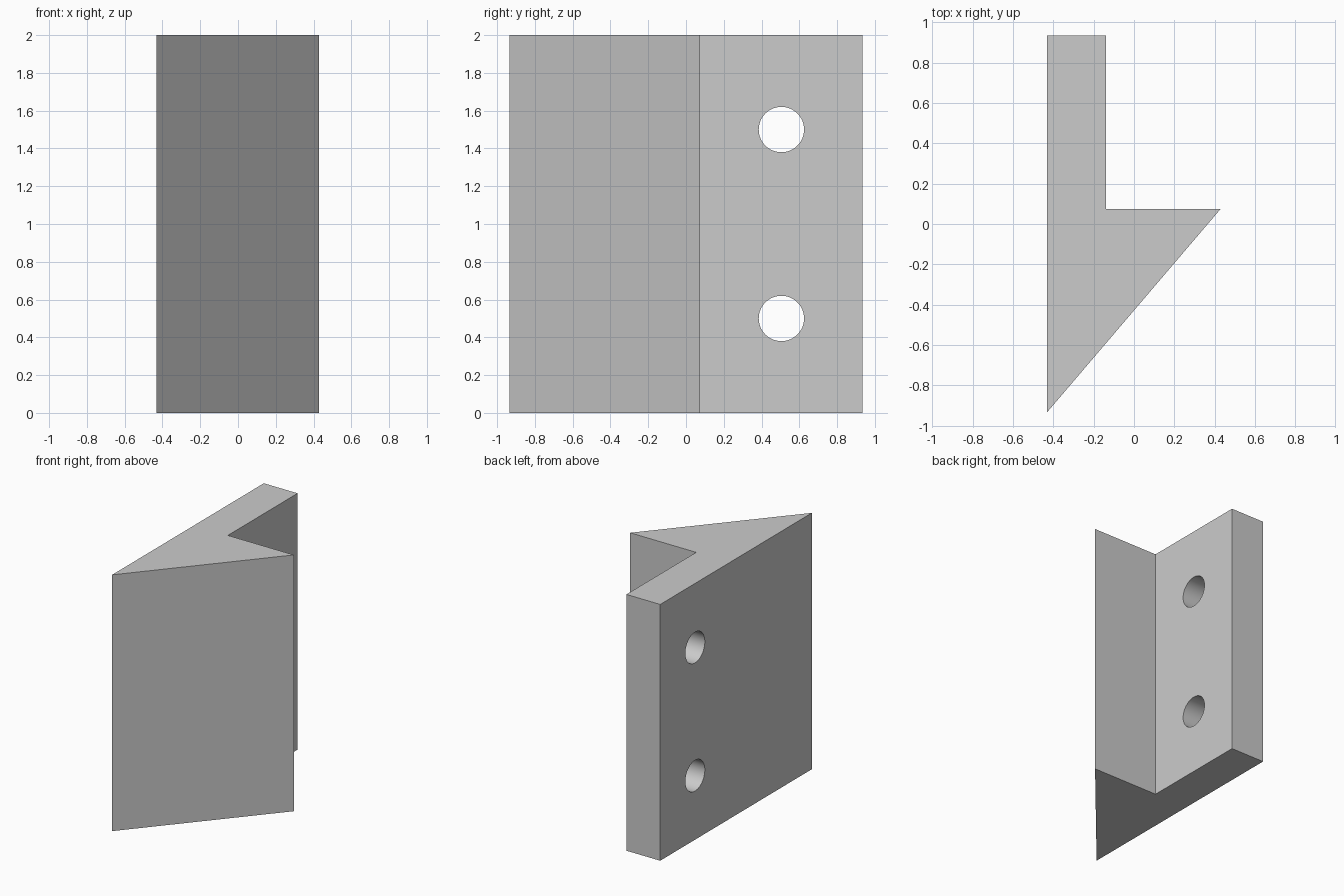
import bpy, bmesh, math

cube = bpy.data.objects.get("Cube")
if cube:
    bpy.data.objects.remove(cube, do_unlink=True)

GREY = (0.6, 0.6, 0.6, 1.0)
grey = bpy.data.materials.new("light_grey")
grey.use_nodes = True
grey.diffuse_color = GREY
grey.node_tree.nodes["Principled BSDF"].inputs["Base Color"].default_value = GREY

HEIGHT = 2.0
# Wedge with a mounting flange, outlined from above
PROFILE = [(-0.432, -0.935), (0.43, 0.075), (-0.14, 0.075),
           (-0.14, 0.935), (-0.432, 0.935)]

bm = bmesh.new()
base = bm.faces.new([bm.verts.new((x, y, 0)) for x, y in PROFILE])
grown = bmesh.ops.extrude_face_region(bm, geom=[base])["geom"]
bmesh.ops.translate(bm, vec=(0, 0, HEIGHT),
                    verts=[g for g in grown if isinstance(g, bmesh.types.BMVert)])
bmesh.ops.recalc_face_normals(bm, faces=bm.faces)
mesh = bpy.data.meshes.new("wedge_bracket")
bm.to_mesh(mesh)
bm.free()
mesh.materials.append(grey)
bracket = bpy.data.objects.new("wedge_bracket", mesh)
bpy.context.collection.objects.link(bracket)


def drill(z):
    """Bore a screw hole through the flange at height z."""
    bpy.ops.mesh.primitive_cylinder_add(vertices=64, radius=0.12, depth=0.6,
                                        location=(-0.286, 0.505, z),
                                        rotation=(0, math.pi / 2, 0))
    cutter = bpy.context.object
    cutter.name = "hole_cutter"
    cutter.hide_render = True
    cutter.data.materials.append(grey)
    cut = bracket.modifiers.new("screw_hole", 'BOOLEAN')
    cut.operation = 'DIFFERENCE'
    cut.solver = 'EXACT'
    cut.object = cutter
    bpy.context.view_layer.objects.active = bracket
    bpy.ops.object.modifier_apply(modifier=cut.name)
    bpy.data.objects.remove(cutter, do_unlink=True)


for z in (0.5, 1.5):
    drill(z)

# Round hole walls, crisp outer edges
bpy.ops.object.select_all(action='DESELECT')
bracket.select_set(True)
bpy.context.view_layer.objects.active = bracket
bpy.ops.object.shade_smooth_by_angle(angle=math.radians(30))
